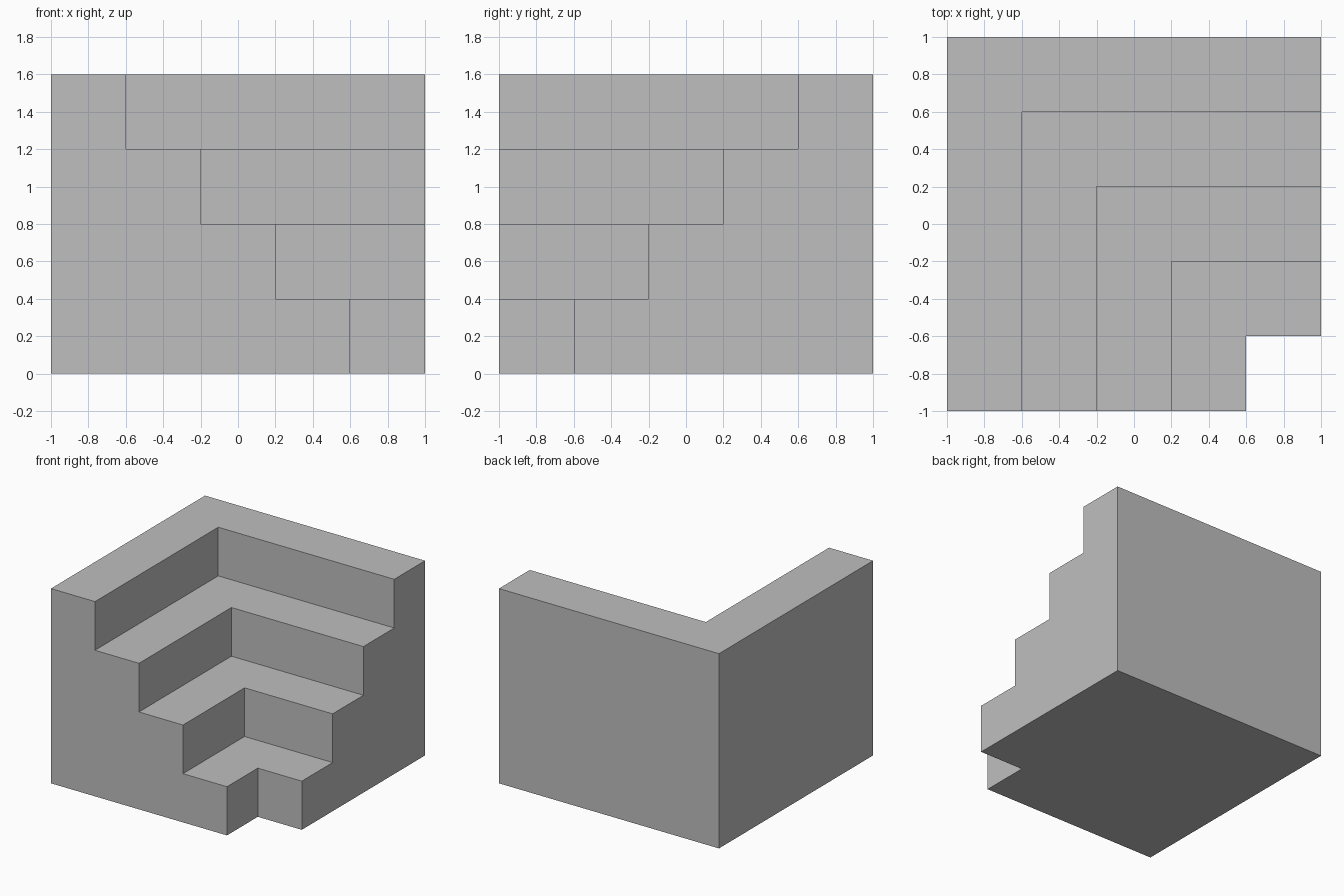
import bpy
import bmesh

# Remove the default cube only
cube = bpy.data.objects.get("Cube")
if cube:
    bpy.data.objects.remove(cube, do_unlink=True)

STEPS = 4
RISE = 0.4
RUN = 0.4
# Inner corner of each step lies at (c, -c); the last value is the back corner
CORNERS = [0.6 - RUN * i for i in range(STEPS + 1)]

grey = bpy.data.materials.new("light grey")
grey.use_nodes = True
colour = (0.52, 0.52, 0.52, 1.0)
grey.diffuse_color = colour
grey.node_tree.nodes["Principled BSDF"].inputs["Base Color"].default_value = colour

bm = bmesh.new()


def face(points):
    bm.faces.new([bm.verts.new(p) for p in points])


def l_shape(inner, outer, z):
    """Flat L between two corners on the diagonal."""
    face([(inner, -1, z), (inner, -inner, z), (1, -inner, z),
          (1, -outer, z), (outer, -outer, z), (outer, -1, z)])


# Treads and the two risers of each step
for i in range(STEPS):
    c, z0, z1 = CORNERS[i], RISE * i, RISE * (i + 1)
    l_shape(c, CORNERS[i + 1], z1)
    face([(c, -1, z0), (c, -c, z0), (c, -c, z1), (c, -1, z1)])
    face([(c, -c, z0), (1, -c, z0), (1, -c, z1), (c, -c, z1)])

# Underside
l_shape(CORNERS[0], -1, 0)

# Stepped end walls: the same profile on the front and on the left side
profile = [(-1, 0)]
for i in range(STEPS):
    profile += [(CORNERS[i], RISE * i), (CORNERS[i], RISE * (i + 1))]
profile.append((-1, RISE * STEPS))
face([(u, -1, z) for u, z in profile])
face([(1, -u, z) for u, z in profile])

# Plain back and right walls
top = RISE * STEPS
face([(-1, 1, 0), (1, 1, 0), (1, 1, top), (-1, 1, top)])
face([(-1, -1, 0), (-1, 1, 0), (-1, 1, top), (-1, -1, top)])

# Weld into one closed solid
bmesh.ops.remove_doubles(bm, verts=bm.verts, dist=0.001)
bmesh.ops.recalc_face_normals(bm, faces=bm.faces)

mesh = bpy.data.meshes.new("corner_stairs")
bm.to_mesh(mesh)
bm.free()
mesh.materials.append(grey)
stairs = bpy.data.objects.new("corner_stairs", mesh)
bpy.context.collection.objects.link(stairs)
